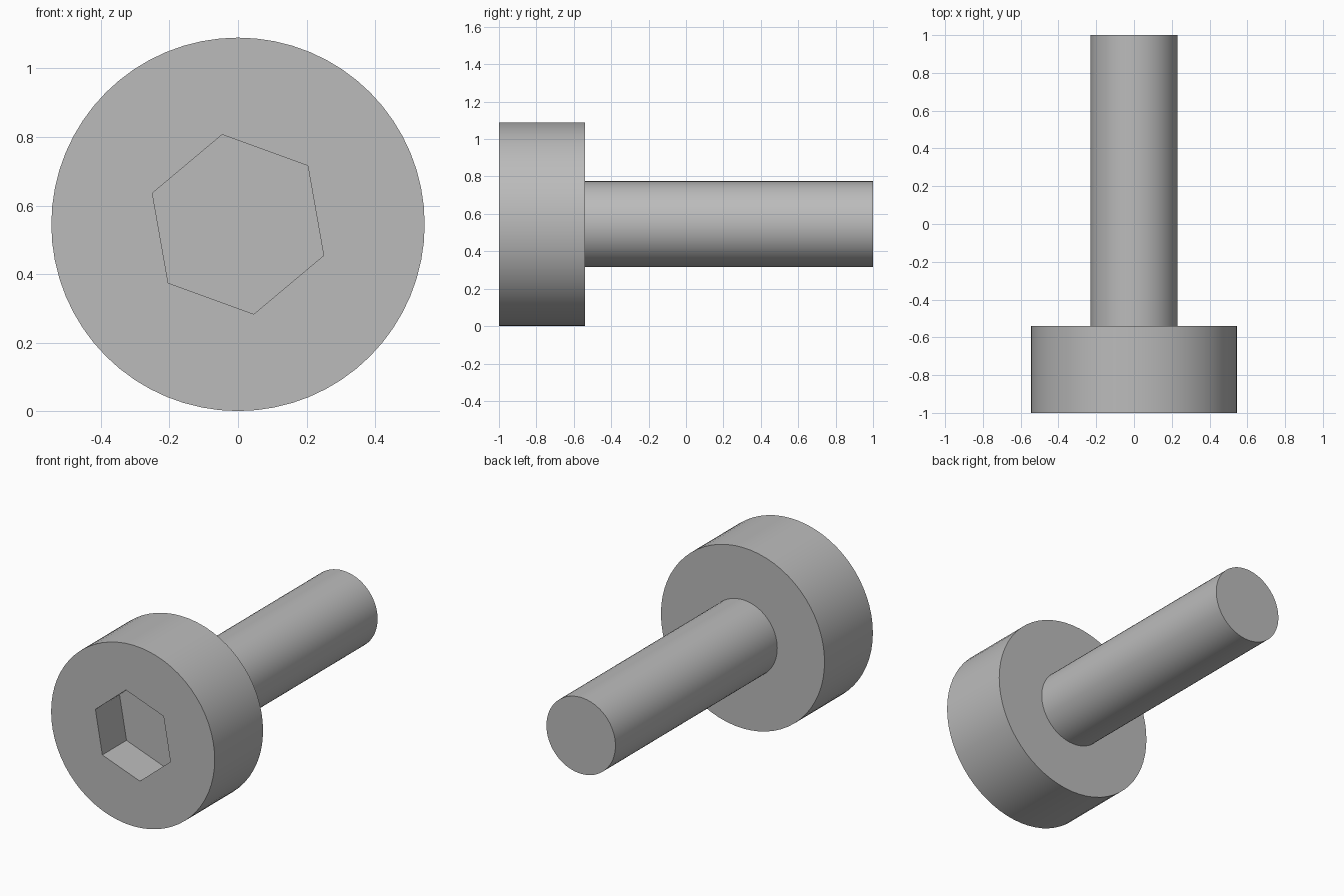
import bpy
from math import radians

# Remove the default cube
if "Cube" in bpy.data.objects:
    bpy.data.objects.remove(bpy.data.objects["Cube"], do_unlink=True)

HEAD_RADIUS = 0.545
SHAFT_RADIUS = 0.23
SOCKET_RADIUS = 0.266
FRONT, SHOULDER, TIP = -1.0, -0.54, 1.0
SOCKET_DEPTH = 0.23

# Plain grey metal
steel = bpy.data.materials.new("grey steel")
steel.use_nodes = True
grey = (0.5, 0.5, 0.5, 1)
steel.diffuse_color = grey
steel.node_tree.nodes["Principled BSDF"].inputs["Base Color"].default_value = grey


def rod(name, radius, y0, y1, sides, turn=0):
    """Prism or cylinder lying along y, centred on the bolt axis."""
    bpy.ops.mesh.primitive_cylinder_add(
        vertices=sides, radius=radius, depth=y1 - y0,
        location=(0, (y0 + y1) / 2, HEAD_RADIUS),
        rotation=(radians(90), 0, 0))
    obj = bpy.context.object
    obj.name = name
    obj.data.materials.append(steel)
    # Turn about the bolt axis
    obj.rotation_euler.rotate_axis("Z", radians(turn))
    return obj


def smooth(obj):
    bpy.ops.object.select_all(action="DESELECT")
    obj.select_set(True)
    bpy.context.view_layer.objects.active = obj
    bpy.ops.object.shade_smooth_by_angle(angle=radians(30))


# Round head and plain shaft, the shaft seated a little into the head
head = rod("bolt_head", HEAD_RADIUS, FRONT, SHOULDER, 64)
shaft = rod("bolt_shaft", SHAFT_RADIUS, SHOULDER - 0.05, TIP, 64)

# Hexagonal key socket, slightly rotated, cut into the front of the head
cutter = rod("socket_cutter", SOCKET_RADIUS, FRONT - 0.1, FRONT + SOCKET_DEPTH, 6, 10)
cutter.hide_render = True
bpy.context.view_layer.objects.active = head
cut = head.modifiers.new("hex socket", "BOOLEAN")
cut.operation = "DIFFERENCE"
cut.solver = "EXACT"
cut.object = cutter
bpy.ops.object.modifier_apply(modifier=cut.name)
bpy.data.objects.remove(cutter, do_unlink=True)

for part in (head, shaft):
    smooth(part)
